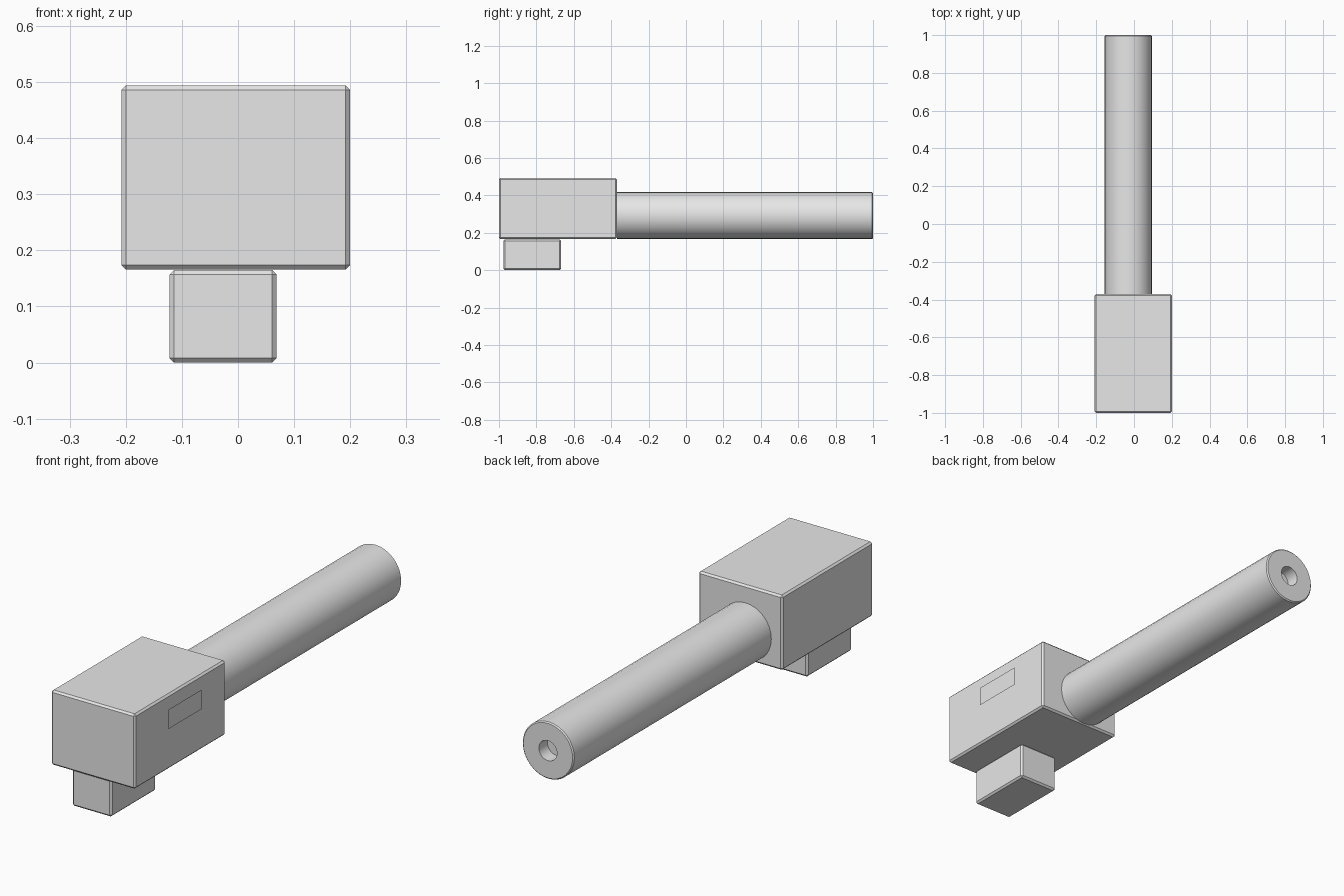
import bpy, bmesh
from mathutils import Matrix, Vector

cube = bpy.data.objects.get("Cube")
if cube:
    bpy.data.objects.remove(cube, do_unlink=True)

grey = bpy.data.materials.new("plain_grey")
grey.use_nodes = True
grey.diffuse_color = (0.8, 0.8, 0.8, 1)
grey.node_tree.nodes["Principled BSDF"].inputs["Base Color"].default_value = (0.8, 0.8, 0.8, 1)


def finish(name, bm):
    mesh = bpy.data.meshes.new(name)
    bmesh.ops.recalc_face_normals(bm, faces=bm.faces)
    bm.to_mesh(mesh)
    bm.free()
    mesh.materials.append(grey)
    obj = bpy.data.objects.new(name, mesh)
    bpy.context.collection.objects.link(obj)
    return obj


def box(name, low, high, chamfer):
    """Box between two corners with one flat chamfer on every edge."""
    low, high = Vector(low), Vector(high)
    bm = bmesh.new()
    bmesh.ops.create_cube(bm, size=1, matrix=Matrix.Translation((low + high) / 2)
                          @ Matrix.Diagonal((high - low).to_4d()))
    bmesh.ops.bevel(bm, geom=bm.edges[:], offset=chamfer, segments=1,
                    profile=0.5, affect='EDGES')
    return finish(name, bm)


# Main housing and the small block under it
box("housing", (-0.208, -1, 0.166), (0.2, -0.37, 0.494), 0.008)
box("lower_block", (-0.122, -0.977, 0), (0.069, -0.667, 0.165), 0.008)

# Barrel: profile of (radius, y) spun about its long axis, with a blind bore
profile = [(0, -0.37), (0.125, -0.37), (0.125, 0.995), (0.12, 1),
           (0.044, 1), (0.044, 0.94), (0, 0.94)]
bm = bmesh.new()
axis_point = Vector((-0.03, 0, 0.292))
verts = [bm.verts.new(axis_point + Vector((r, y, 0))) for r, y in profile]
edges = [bm.edges.new(pair) for pair in zip(verts, verts[1:])]
bmesh.ops.spin(bm, geom=verts + edges, cent=axis_point, axis=(0, 1, 0),
               angle=6.283185, steps=32)
bmesh.ops.remove_doubles(bm, verts=bm.verts, dist=0.0005)
barrel = finish("barrel", bm)
bpy.context.view_layer.objects.active = barrel
barrel.select_set(True)
bpy.ops.object.shade_smooth_by_angle(angle=0.52)

# Thin flat plate just off the left side of the housing
bm = bmesh.new()
corners = [(-0.78, 0.35), (-0.55, 0.35), (-0.55, 0.435), (-0.78, 0.435)]
bm.faces.new([bm.verts.new((0.208, y, z)) for y, z in corners])
plate = finish("side_plate", bm)
if plate.data.polygons[0].normal.x < 0:
    plate.data.flip_normals()
